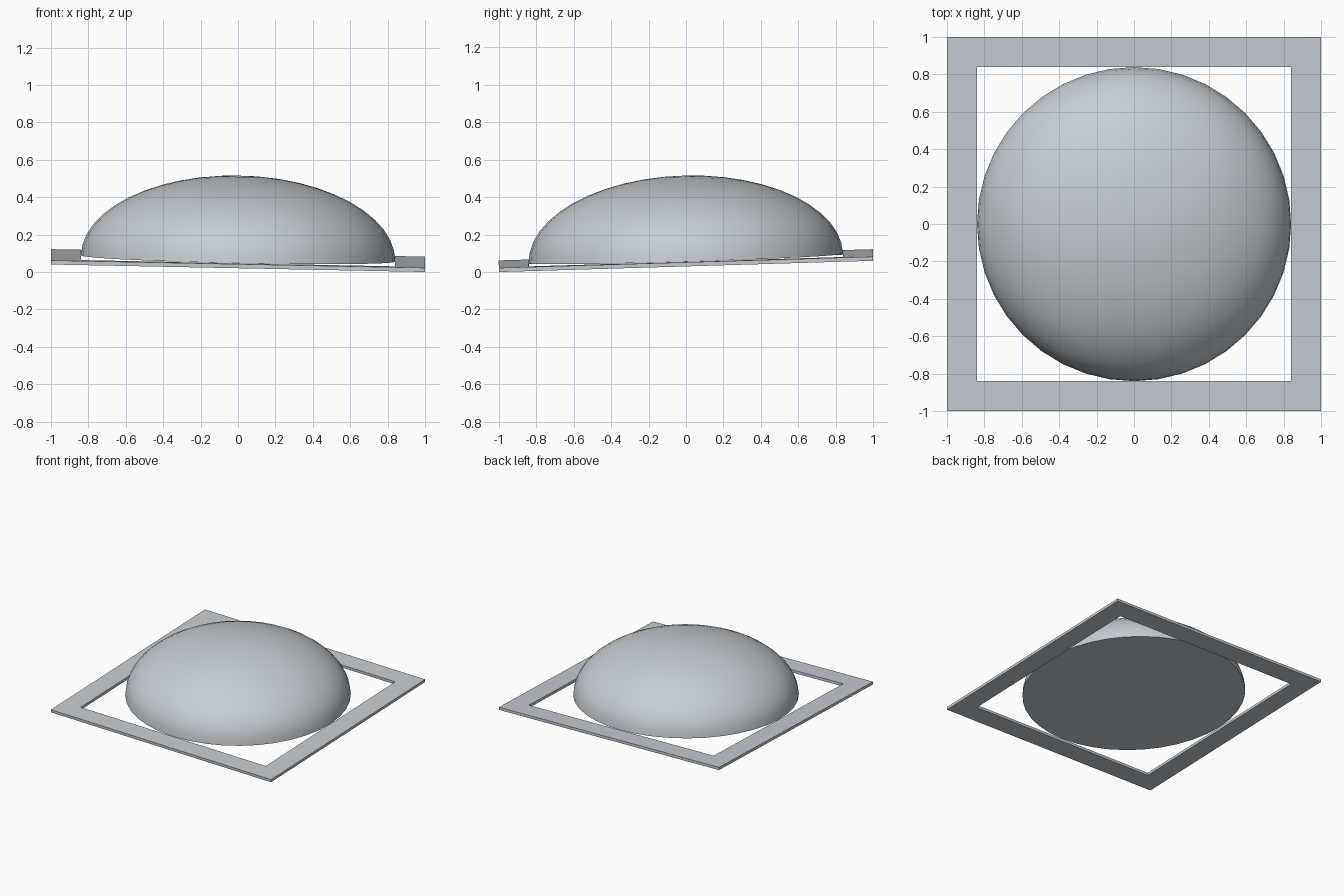
import bpy, bmesh, math
from mathutils import Matrix, Vector

cube = bpy.data.objects.get("Cube")
if cube:
    bpy.data.objects.remove(cube, do_unlink=True)

grey = bpy.data.materials.new("pale blue grey")
grey.use_nodes = True
colour = (0.56, 0.61, 0.65, 1)
grey.diffuse_color = colour
grey.node_tree.nodes["Principled BSDF"].inputs["Base Color"].default_value = colour

WIDTH, THICK = 0.16, 0.022
DOME_RADIUS, DOME_HEIGHT = 0.84, 0.443
# The whole skylight leans gently towards the front left corner
tilt = Vector((0, 0, 1)).rotation_difference(Vector((0.02, -0.03, 1))).to_matrix().to_4x4()
lean = Matrix.Translation((0, 0, 0.05)) @ tilt


def add_part(name, bm):
    bmesh.ops.recalc_face_normals(bm, faces=bm.faces)
    bm.transform(lean)
    mesh = bpy.data.meshes.new(name)
    bm.to_mesh(mesh)
    bm.free()
    mesh.materials.append(grey)
    obj = bpy.data.objects.new(name, mesh)
    bpy.context.collection.objects.link(obj)
    return obj


def rail(name, centre, size):
    bm = bmesh.new()
    bmesh.ops.create_cube(bm, size=1, matrix=Matrix.Translation((*centre, THICK / 2))
                          @ Matrix.Diagonal((*size, THICK, 1)))
    add_part(name, bm)


# Frame: long side rails with shorter rails fitted between them
mid = 1 - WIDTH / 2
for side, name in ((1, "left"), (-1, "right")):
    rail(name + "_rail", (side * mid, 0), (WIDTH, 2))
for side, name in ((1, "back"), (-1, "front")):
    rail(name + "_rail", (0, side * mid), (2 - 2 * WIDTH, WIDTH))

# Dome: upper half of a flattened sphere, closed underneath
bm = bmesh.new()
bmesh.ops.create_uvsphere(bm, u_segments=40, v_segments=24, radius=1)
bmesh.ops.bisect_plane(bm, geom=bm.verts[:] + bm.edges[:] + bm.faces[:], dist=1e-4,
                       plane_co=(0, 0, 0), plane_no=(0, 0, 1), clear_inner=True)
bmesh.ops.holes_fill(bm, edges=[e for e in bm.edges if e.is_boundary])
bm.transform(Matrix.Translation((0, 0, THICK))
             @ Matrix.Diagonal((DOME_RADIUS, DOME_RADIUS, DOME_HEIGHT, 1)))
dome = add_part("dome", bm)
bpy.ops.object.select_all(action='DESELECT')
dome.select_set(True)
bpy.context.view_layer.objects.active = dome
bpy.ops.object.shade_smooth_by_angle(angle=math.radians(40))
